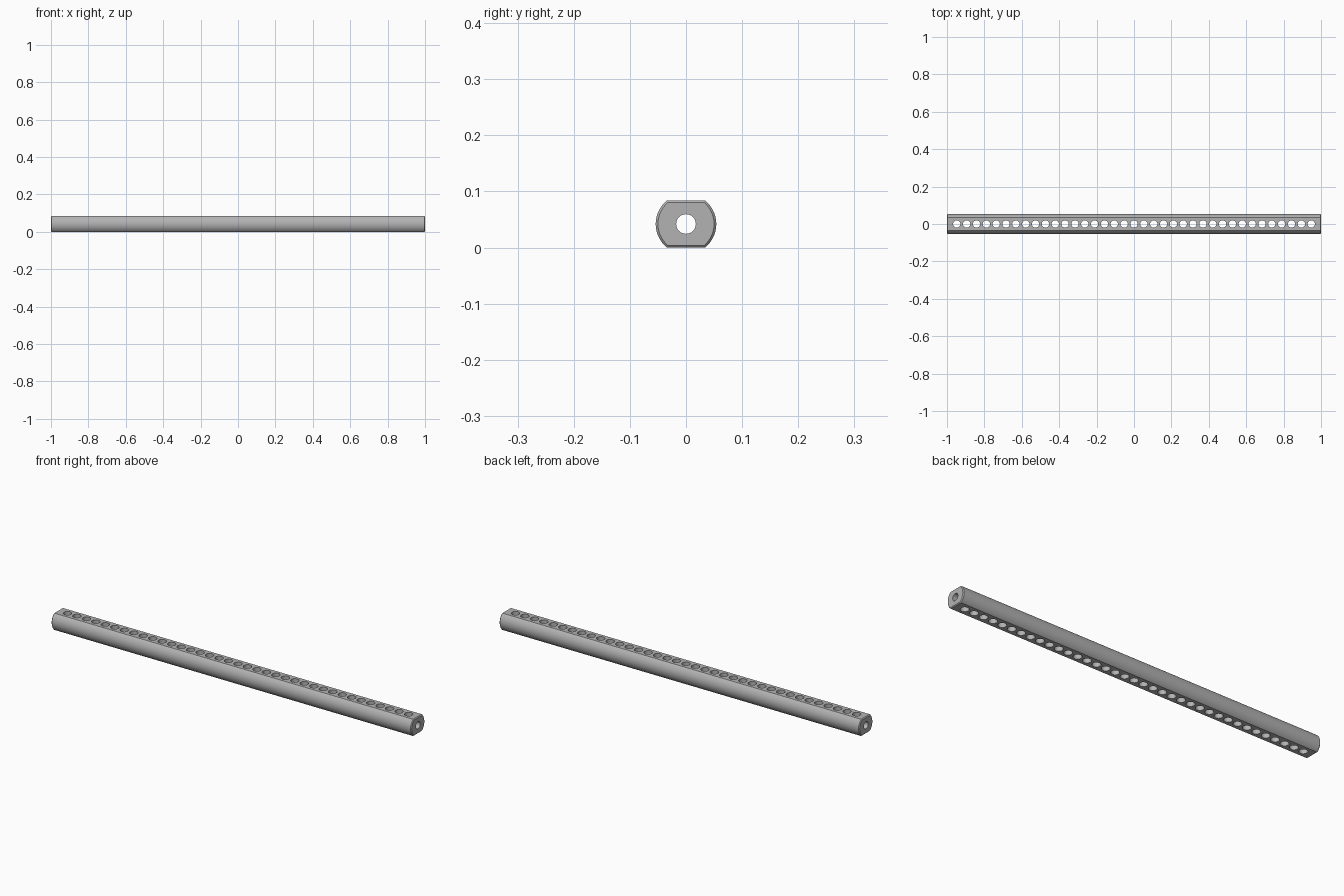
import bpy
import bmesh
import math
from mathutils import Matrix

cube = bpy.data.objects.get("Cube")
if cube:
    bpy.data.objects.remove(cube, do_unlink=True)

RADIUS, HALF_HEIGHT, CHAMFER = 0.054, 0.042, 0.004
BORE_RADIUS, HOLE_RADIUS = 0.0175, 0.0195
HOLES, PITCH = 37, 2 / 38
ARC_STEPS = 24

metal = bpy.data.materials.new("grey metal")
metal.use_nodes = True
metal.diffuse_color = (0.45, 0.45, 0.45, 1)
metal.node_tree.nodes["Principled BSDF"].inputs["Base Color"].default_value = (0.45, 0.45, 0.45, 1)


def make_object(name, bm):
    bmesh.ops.recalc_face_normals(bm, faces=bm.faces)
    mesh = bpy.data.meshes.new(name)
    bm.to_mesh(mesh)
    bm.free()
    mesh.materials.append(metal)
    obj = bpy.data.objects.new(name, mesh)
    bpy.context.collection.objects.link(obj)
    return obj


def section(bm, x, inset):
    """Circle with a flat top and bottom, placed across the shaft."""
    r, h = RADIUS - inset, HALF_HEIGHT - inset
    limit = math.asin(h / r)
    ring = []
    for start in (0, math.pi):
        for i in range(ARC_STEPS + 1):
            a = start - limit + 2 * limit * i / ARC_STEPS
            ring.append(bm.verts.new((x, r * math.cos(a), HALF_HEIGHT + r * math.sin(a))))
    return ring


def add_cylinder(bm, radius, depth, matrix):
    bmesh.ops.create_cone(bm, cap_ends=True, segments=32, radius1=radius,
                          radius2=radius, depth=depth, matrix=matrix)


# Shaft body with chamfered ends
bm = bmesh.new()
rings = [section(bm, x, inset) for x, inset in
         ((-1, CHAMFER), (-1 + CHAMFER, 0), (1 - CHAMFER, 0), (1, CHAMFER))]
for a, b in zip(rings, rings[1:]):
    for i in range(len(a)):
        j = (i + 1) % len(a)
        bm.faces.new((a[i], a[j], b[j], b[i]))
bm.faces.new(rings[0])
bm.faces.new(rings[-1])
shaft = make_object("shaft", bm)

# Lengthwise bore cutter
bm = bmesh.new()
add_cylinder(bm, BORE_RADIUS, 2.2,
             Matrix.Translation((0, 0, HALF_HEIGHT)) @ Matrix.Rotation(math.pi / 2, 4, "Y"))
bore = make_object("bore_cutter", bm)

# Row of vertical hole cutters
bm = bmesh.new()
for i in range(HOLES):
    x = (i - (HOLES - 1) / 2) * PITCH
    add_cylinder(bm, HOLE_RADIUS, 0.2, Matrix.Translation((x, 0, HALF_HEIGHT)))
holes = make_object("hole_cutter", bm)

# Cut the bore, then the holes
bpy.ops.object.select_all(action="DESELECT")
bpy.context.view_layer.objects.active = shaft
shaft.select_set(True)
for cutter in (bore, holes):
    cutter.hide_render = True
    mod = shaft.modifiers.new(cutter.name, "BOOLEAN")
    mod.operation = "DIFFERENCE"
    mod.solver = "EXACT"
    mod.object = cutter
    bpy.ops.object.modifier_apply(modifier=mod.name)
    bpy.data.objects.remove(cutter, do_unlink=True)

bpy.ops.object.shade_smooth_by_angle(angle=math.radians(25))
